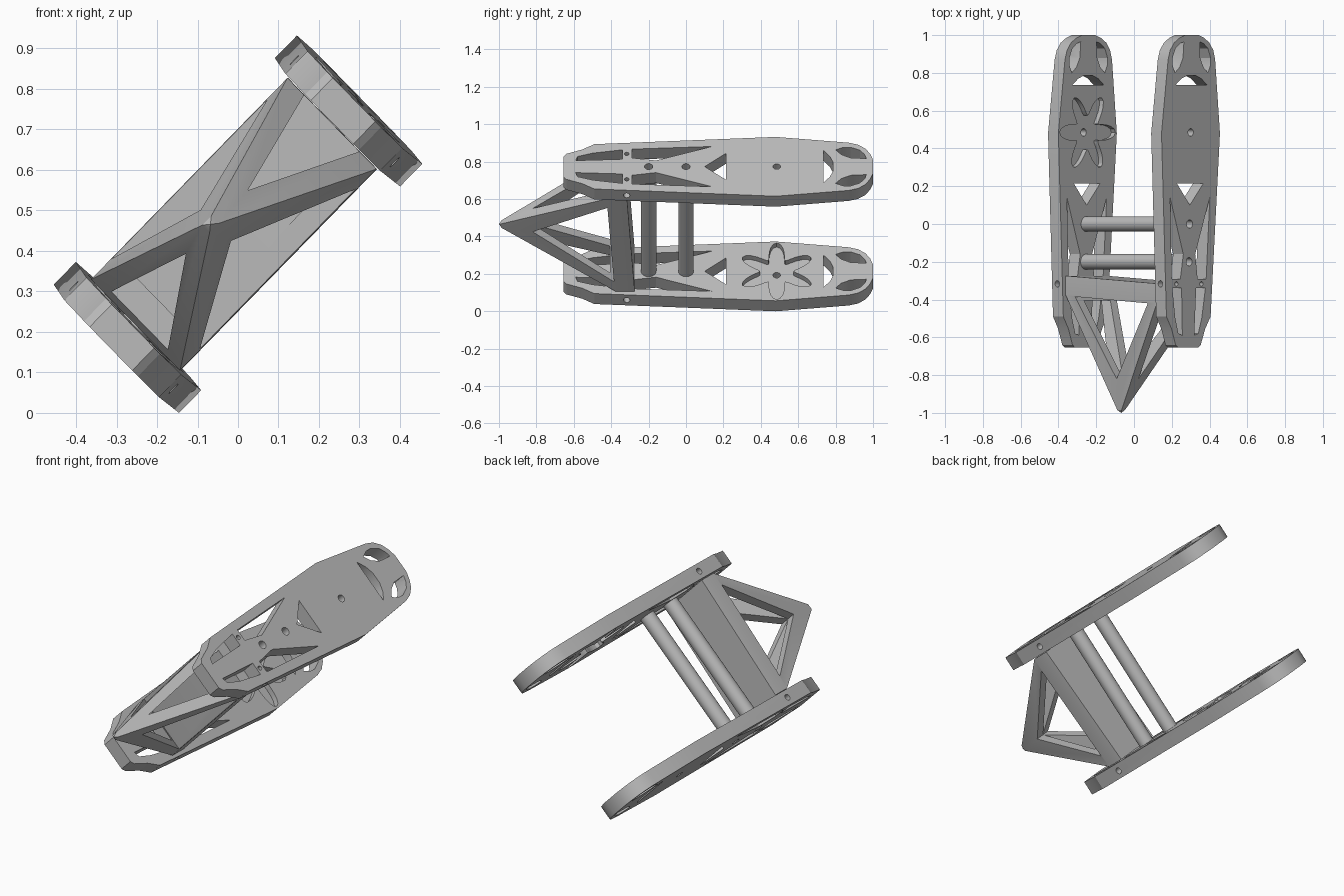
import bpy, bmesh, math
from mathutils import Vector

cube = bpy.data.objects.get("Cube")
if cube:
    bpy.data.objects.remove(cube, do_unlink=True)

grey = bpy.data.materials.new("plain grey")
grey.use_nodes = True
tone = (0.5, 0.5, 0.5, 1)
grey.diffuse_color = tone
grey.node_tree.nodes["Principled BSDF"].inputs["Base Color"].default_value = tone

INNER, OUTER = 0.351, 0.429   # plate faces, measured from the middle


def place(across, y, out):
    """Tilted frame: across the plates, along y, and out from the middle."""
    return Vector((0.70 * (across + out) + 0.012 * (y - 0.48), y,
                   0.466 + 0.717 * (out - across)))


def finish(name, bm):
    bmesh.ops.recalc_face_normals(bm, faces=bm.faces)
    mesh = bpy.data.meshes.new(name)
    bm.to_mesh(mesh)
    bm.free()
    mesh.materials.append(grey)
    ob = bpy.data.objects.new(name, mesh)
    bpy.context.collection.objects.link(ob)
    return ob


def prism(name, pts, lo, hi, axis="out"):
    """Extrude a 2D outline along one axis of the tilted frame.
    axis out: points are (y, across); axis across: (y, out) points."""
    bm = bmesh.new()
    rings = []
    for d in (lo, hi):
        rings.append([bm.verts.new(place(q, p, d) if axis == "out" else place(d, p, q))
                      for p, q in pts])
    bm.faces.new(rings[0])
    bm.faces.new(rings[1])
    n = len(pts)
    for i in range(n):
        j = (i + 1) % n
        bm.faces.new((rings[0][i], rings[0][j], rings[1][j], rings[1][i]))
    return finish(name, bm)


def circle(y, q, r, n=24):
    return [(y + r * math.cos(math.tau * i / n), q + r * math.sin(math.tau * i / n))
            for i in range(n)]


def flip(pts):
    return [(y, -q) for y, q in pts]


def cut(ob, cutter):
    mod = ob.modifiers.new("cut", "BOOLEAN")
    mod.operation = "DIFFERENCE"
    mod.solver = "EXACT"
    mod.object = cutter
    bpy.context.view_layer.objects.active = ob
    bpy.ops.object.modifier_apply(modifier=mod.name)
    bpy.data.objects.remove(cutter, do_unlink=True)


def smooth(ob):
    bpy.ops.object.select_all(action="DESELECT")
    ob.select_set(True)
    bpy.context.view_layer.objects.active = ob
    bpy.ops.object.shade_smooth_by_angle(angle=math.radians(25))


# Plate outline and openings, as (y, across)
half = [(-0.655, 0.075), (-0.64, 0.095), (-0.555, 0.127), (-0.49, 0.167),
        (0.48, 0.221), (0.87, 0.178), (0.92, 0.163), (0.96, 0.133),
        (0.985, 0.093), (1.0, 0.05)]
outline = half + flip(half[::-1])
side_slot = [(0.14, 0.15), (-0.29, 0.13), (-0.29, 0.065), (-0.16, 0.045)]
front_slot = [(-0.34, 0.125), (-0.34, 0.055), (-0.59, 0.045), (-0.58, 0.075), (-0.5, 0.1)]
tip_slot = [(0.80, 0.125), (0.84, 0.143), (0.88, 0.144), (0.93, 0.122), (0.955, 0.09),
            (0.965, 0.06), (0.88, 0.065), (0.83, 0.09)]
triangle = [(0.10, 0), (0.215, 0.1), (0.215, -0.1)]
crescent = [(0.735, -0.12), (0.735, 0.12), (0.77, 0.075), (0.787, 0.03),
            (0.787, -0.03), (0.77, -0.075)]
star = []
for i in range(72):
    t = math.tau * i / 72
    r = 0.15 - 0.06 * math.cos(6 * t)
    star.append((0.485 + r * math.cos(t), r * math.sin(t)))

# Two side plates
for name, s in (("upper_plate", 1), ("lower_plate", -1)):
    plate = prism(name, outline, s * INNER, s * OUTER)
    openings = [triangle, crescent, circle(0.485, 0, 0.02),
                circle(0, 0, 0.022), circle(-0.2, 0, 0.022)]
    for slot in (side_slot, front_slot, tip_slot, circle(-0.317, 0.095, 0.012)):
        openings += [slot, flip(slot)]
    # star-shaped pocket on the inner face
    cut(plate, prism("pocket", star, s * (INNER - 0.02), s * (INNER + 0.03)))
    for pts in openings:
        cut(plate, prism("opening", pts, s * (INNER - 0.05), s * (OUTER + 0.05)))
    # screw holes in the long edges
    for e in (-1, 1):
        cut(plate, prism("screw_hole", circle(-0.317, s * 0.39, 0.017),
                         e * 0.14, e * 0.25, "across"))
    smooth(plate)

# Spacer rods
for i, y in enumerate((0, -0.2)):
    smooth(prism("spacer_rod_%d" % (i + 1), circle(y, 0, 0.041, 32), -INNER, INNER))

# Pyramid nose: a slab narrowing to a blunt point
bm = bmesh.new()
lean = 0.06
for a in (-1, 1):
    for b in (-1, 1):
        out = b * 0.347
        bm.verts.new(place(a * 0.157, -0.295 - lean * out, out))
        bm.verts.new(place(a * 0.157, -0.395 - lean * out, out))
        bm.verts.new(place(-0.036 + a * 0.013, -0.985, -0.036 + b * 0.016))
bm.verts.new(place(-0.036, -1.0, -0.036))
bmesh.ops.convex_hull(bm, input=bm.verts)
nose = finish("nose_frame", bm)
cut(nose, prism("long_opening", [(-0.42, 0.275), (-0.385, -0.275), (-0.82, -0.03)],
                -0.4, 0.4, "across"))
cut(nose, prism("short_opening", [(-0.405, 0.1), (-0.405, -0.1), (-0.82, -0.03)],
                -0.6, 0.6))
smooth(nose)
